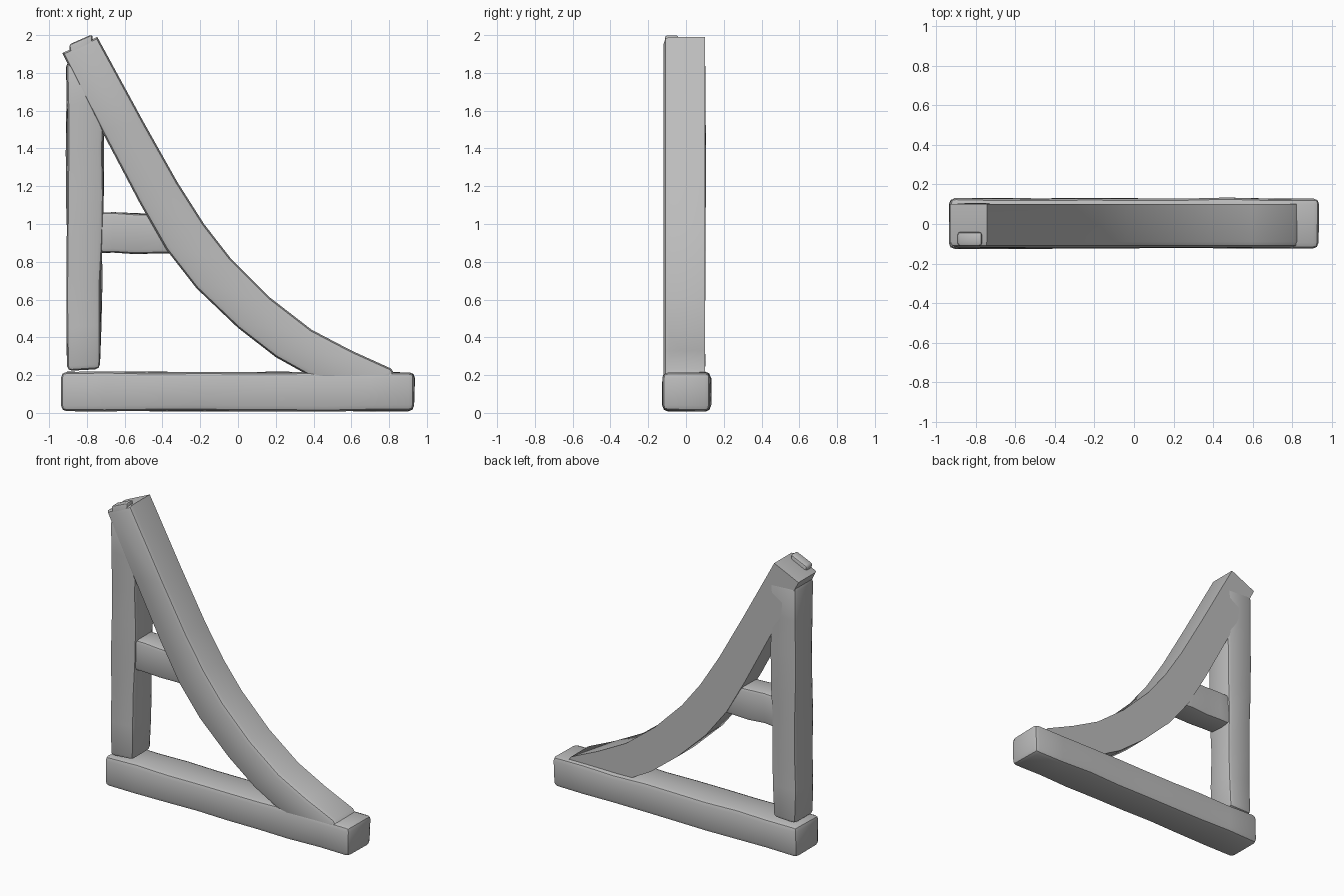
import bpy, bmesh, random
from mathutils import Vector

random.seed(4)
if "Cube" in bpy.data.objects:
    bpy.data.objects.remove(bpy.data.objects["Cube"], do_unlink=True)

grey = bpy.data.materials.new("plain grey")
grey.use_nodes = True
COLOUR = (0.5, 0.5, 0.5, 1)
grey.diffuse_color = COLOUR
grey.node_tree.nodes["Principled BSDF"].inputs["Base Color"].default_value = COLOUR


def beam(name, sections, front, back, bevel, wobble=0.0, sharp_back=False):
    """Loft a four-sided timber through pairs of (x, z) edge points."""
    bm = bmesh.new()
    rings = []
    for a, b in sections:
        corners = [(a, front), (b, front), (b, back), (a, back)]
        rings.append([bm.verts.new(Vector((p[0], y, p[1])) + Vector(
            [random.uniform(-wobble, wobble) for _ in range(3)])) for p, y in corners])
    for r, s in zip(rings, rings[1:]):
        for i in range(4):
            j = (i + 1) % 4
            bm.faces.new((r[i], r[j], s[j], s[i]))
    bm.faces.new(rings[0])
    bm.faces.new(rings[-1])
    bmesh.ops.recalc_face_normals(bm, faces=bm.faces)

    # Worn corners: bevel the long arrises and the end edges
    middle = (front + back) / 2
    worn = [e for e in bm.edges if e.calc_face_angle(0) > 0.8
            and not (sharp_back and max(v.co.y for v in e.verts) > middle)]
    bmesh.ops.bevel(bm, geom=worn, offset=bevel, segments=2, profile=0.5,
                    affect='EDGES', clamp_overlap=True)
    mesh = bpy.data.meshes.new(name)
    bm.to_mesh(mesh)
    bm.free()
    obj = bpy.data.objects.new(name, mesh)
    bpy.context.collection.objects.link(obj)
    mesh.materials.append(grey)
    bpy.ops.object.select_all(action='DESELECT')
    obj.select_set(True)
    bpy.context.view_layer.objects.active = obj
    bpy.ops.object.shade_smooth_by_angle(angle=0.7)
    return obj


def straight(start, end, steps):
    """Evenly spaced sections between two end pairs."""
    return [[Vector(p).lerp(Vector(q), i / steps) for p, q in zip(start, end)]
            for i in range(steps + 1)]


# Long sill on the ground
beam("base_beam", straight([(-0.935, 0.01), (-0.935, 0.217)],
                           [(0.935, 0.01), (0.935, 0.217)], 8),
     -0.123, 0.13, 0.03, 0.004)

# Upright at the right-hand end
beam("upright_post", straight([(-0.905, 0.227), (-0.73, 0.227)],
                              [(-0.908, 1.86), (-0.705, 1.86)], 7),
     -0.107, 0.1, 0.025, 0.006)

# Short tie between post and brace
beam("cross_tie", straight([(-0.78, 0.845), (-0.78, 1.06)],
                           [(-0.3, 0.845), (-0.3, 1.055)], 4),
     -0.09, 0.09, 0.022, 0.005)

# Curved brace sweeping from the post head to the far end of the sill
brace = [[(-0.93, 1.905), (-0.745, 1.99)],
         [(-0.72, 1.49), (-0.5, 1.54)],
         [(-0.52, 1.11), (-0.32, 1.22)],
         [(-0.38, 0.865), (-0.18, 1.0)],
         [(-0.22, 0.66), (-0.04, 0.82)],
         [(0.0, 0.45), (0.17, 0.61)],
         [(0.2, 0.295), (0.39, 0.44)],
         [(0.38, 0.195), (0.6, 0.33)],
         [(0.62, 0.1), (0.81, 0.235)],
         [(0.68, 0.08), (0.84, 0.19)]]
beam("curved_brace", brace, -0.118, 0.1, 0.028, 0.0, sharp_back=True)

# Chipped crown on the brace head
beam("brace_head", straight([(-0.87, 1.8), (-0.77, 1.85)],
                            [(-0.895, 1.95), (-0.77, 2.005)], 1),
     -0.112, -0.04, 0.015)
